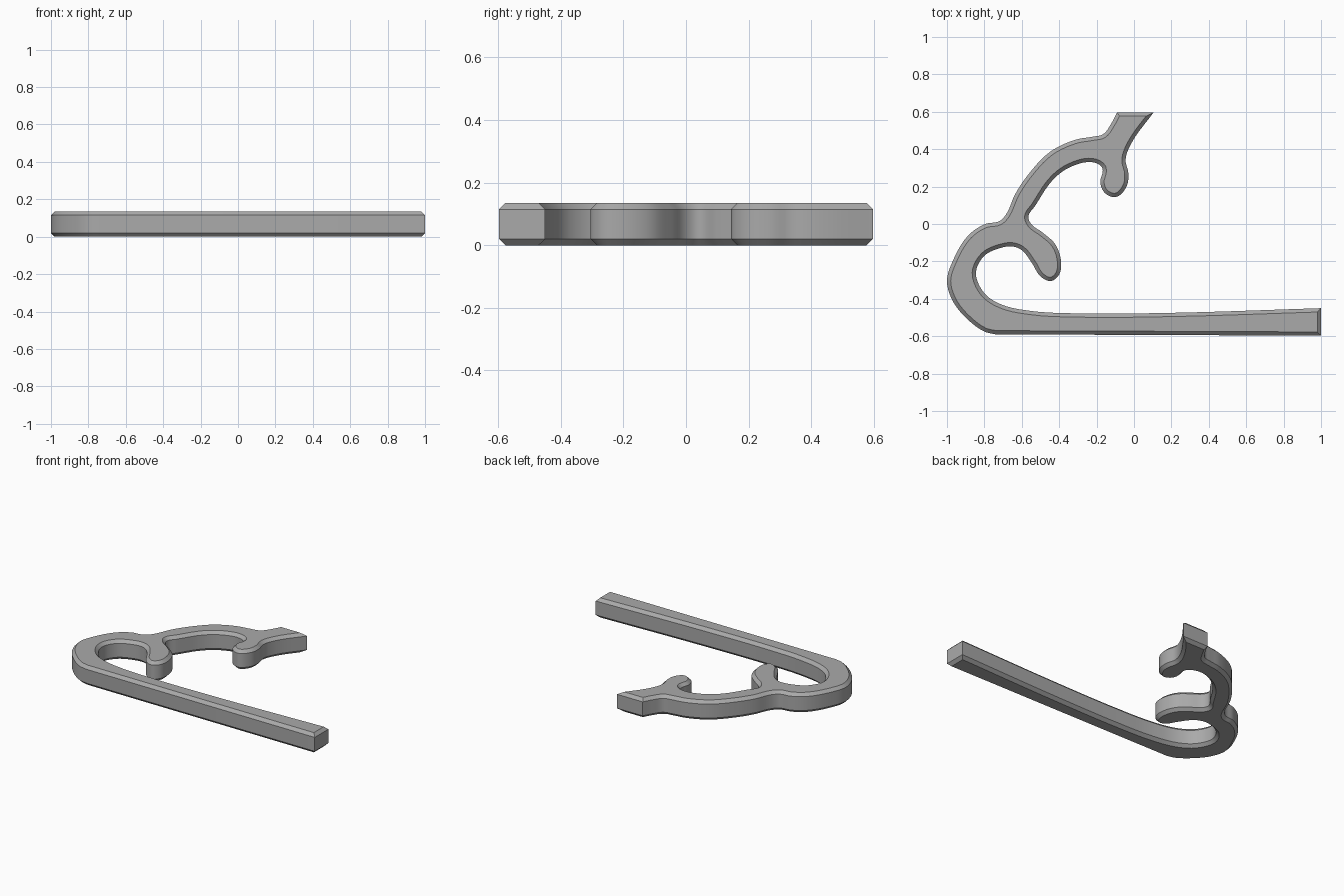
import bpy
import bmesh
from mathutils import Vector
from mathutils.geometry import interpolate_bezier

cube = bpy.data.objects.get("Cube")
if cube:
    bpy.data.objects.remove(cube, do_unlink=True)

HEIGHT = .135
CHAMFER = .02
STEPS = 6

# Inner edge: bar top, hook, first curl, arch, second curl, tip
INNER = [
    (1, -.45), (.2, -.475), (-.3, -.478), (-.55, -.465), (-.71, -.43),
    (-.8, -.37), (-.845, -.26), (-.8, -.17), (-.72, -.13), (-.65, -.12),
    (-.6, -.14), (-.545, -.21), (-.5, -.28), (-.445, -.305), (-.4, -.27),
    (-.39, -.2), (-.42, -.11), (-.49, -.045), (-.55, 0), (-.565, .04),
    (-.53, .095), (-.43, .24), (-.34, .305), (-.22, .33), (-.17, .3),
    (-.18, .22), (-.155, .165), (-.095, .145), (-.04, .2), (-.03, .27),
    (-.045, .345), (-.015, .43), (.105, .597),
]

# Outer edge: tip, back of the arch, round heel
OUTER = [
    (-.09, .597), (-.12, .54), (-.165, .48), (-.22, .467), (-.315, .45),
    (-.45, .385), (-.565, .265), (-.635, .16), (-.685, .05), (-.72, .015),
    (-.795, 0), (-.885, -.06), (-.97, -.2), (-1, -.305), (-.97, -.41),
    (-.9, -.5), (-.8, -.575), (-.74, -.59),
]


def smooth_strip(points):
    """Sample a smooth curve through the points, with free ends."""
    pts = [Vector(p) for p in points]
    tangents = []
    for i, p in enumerate(pts):
        before = (p - pts[i - 1]).normalized() if i else Vector((0, 0))
        after = (pts[i + 1] - p).normalized() if i + 1 < len(pts) else Vector((0, 0))
        tangents.append((before + after).normalized())
    result = []
    for a, b, ta, tb in zip(pts, pts[1:], tangents, tangents[1:]):
        reach = (b - a).length / 3
        result += interpolate_bezier(a, a + ta * reach, b - tb * reach, b, STEPS)[:-1]
    return [Vector((p[0], p[1])) for p in result] + [pts[-1]]


def inset_outline(outline, distance):
    """Move each point inward along its mitred corner direction."""
    result = []
    for i, p in enumerate(outline):
        d1 = (p - outline[i - 1]).normalized()
        d2 = (outline[(i + 1) % len(outline)] - p).normalized()
        n1, n2 = Vector((-d1.y, d1.x)), Vector((-d2.y, d2.x))
        result.append(p + (n1 + n2) * distance / (1 + n1.dot(n2)))
    return result


# Closed outline, running counter-clockwise
outline = smooth_strip(INNER) + smooth_strip(OUTER) + [Vector((1, -.597))]
inset = inset_outline(outline, CHAMFER)

# Chamfered slab lofted through four rings
bm = bmesh.new()
layers = [(inset, 0), (outline, CHAMFER), (outline, HEIGHT - CHAMFER), (inset, HEIGHT)]
rings = [[bm.verts.new((p.x, p.y, z)) for p in ring] for ring, z in layers]
for low, high in zip(rings, rings[1:]):
    for i in range(len(low)):
        j = (i + 1) % len(low)
        bm.faces.new((low[i], low[j], high[j], high[i]))
bm.faces.new(rings[-1])
bm.faces.new(rings[0][::-1])
bmesh.ops.recalc_face_normals(bm, faces=bm.faces)
mesh = bpy.data.meshes.new("curled_hook")
bm.to_mesh(mesh)
bm.free()

# Plain grey finish
grey = bpy.data.materials.new("plain grey")
grey.use_nodes = True
colour = (.4, .4, .4, 1)
grey.diffuse_color = colour
grey.node_tree.nodes["Principled BSDF"].inputs["Base Color"].default_value = colour
mesh.materials.append(grey)

hook = bpy.data.objects.new("curled_hook", mesh)
bpy.context.collection.objects.link(hook)
bpy.context.view_layer.objects.active = hook
hook.select_set(True)
bpy.ops.object.shade_smooth_by_angle(angle=.5)
